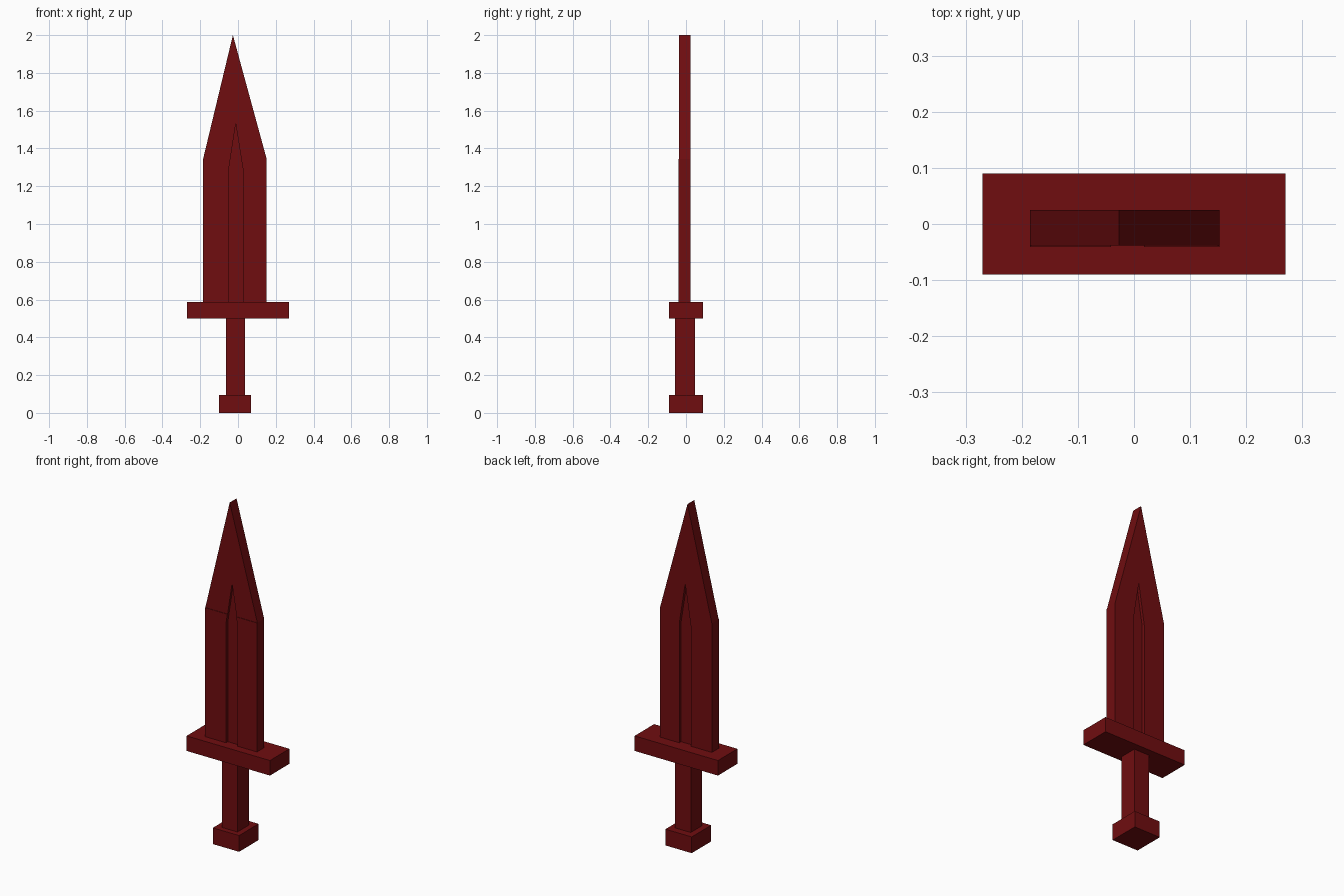
import bpy, bmesh

if "Cube" in bpy.data.objects:
    bpy.data.objects.remove(bpy.data.objects["Cube"])

mat = bpy.data.materials.new("dark_red")
mat.diffuse_color = (0.16, 0.004, 0.005, 1)
mat.use_nodes = True
mat.node_tree.nodes["Principled BSDF"].inputs["Base Color"].default_value = mat.diffuse_color


def prism(name, outline, y0, y1):
    """Extrude an (x, z) outline from y0 to y1."""
    bm = bmesh.new()
    face = bm.faces.new([bm.verts.new((x, y0, z)) for x, z in outline])
    ext = bmesh.ops.extrude_face_region(bm, geom=[face])
    verts = [v for v in ext["geom"] if isinstance(v, bmesh.types.BMVert)]
    bmesh.ops.translate(bm, verts=verts, vec=(0, y1 - y0, 0))
    bmesh.ops.recalc_face_normals(bm, faces=bm.faces)
    mesh = bpy.data.meshes.new(name)
    bm.to_mesh(mesh)
    bm.free()
    mesh.materials.append(mat)
    obj = bpy.data.objects.new(name, mesh)
    bpy.context.collection.objects.link(obj)
    return obj


def box(name, x0, x1, y0, y1, z0, z1):
    return prism(name, [(x0, z0), (x1, z0), (x1, z1), (x0, z1)], y0, y1)


# Handle
box("pommel", -0.10, 0.07, -0.09, 0.09, 0, 0.095)
box("grip", -0.064, 0.037, -0.058, 0.047, 0.095, 0.5)
box("guard", -0.27, 0.27, -0.09, 0.09, 0.5, 0.588)

# Blade: straight body and a slightly thinner point
blade = box("blade", -0.185, 0.152, -0.041, 0.025, 0.588, 1.343)
tip = prism("blade_point", [(-0.185, 1.343), (0.152, 1.343), (-0.027, 2.0)], -0.038, 0.025)

# Pointed grooves cut into both faces
groove = [(-0.049, 0.55), (0.026, 0.55), (0.026, 1.29), (-0.012, 1.53), (-0.049, 1.29)]
for side, y0, y1 in (("front", -0.1, -0.024), ("back", 0.008, 0.1)):
    cutter = prism("groove_cutter_" + side, groove, y0, y1)
    for part in (blade, tip):
        mod = part.modifiers.new("groove_" + side, 'BOOLEAN')
        mod.operation = 'DIFFERENCE'
        mod.solver = 'EXACT'
        mod.object = cutter
    cutter.hide_render = True
    cutter.hide_viewport = True
